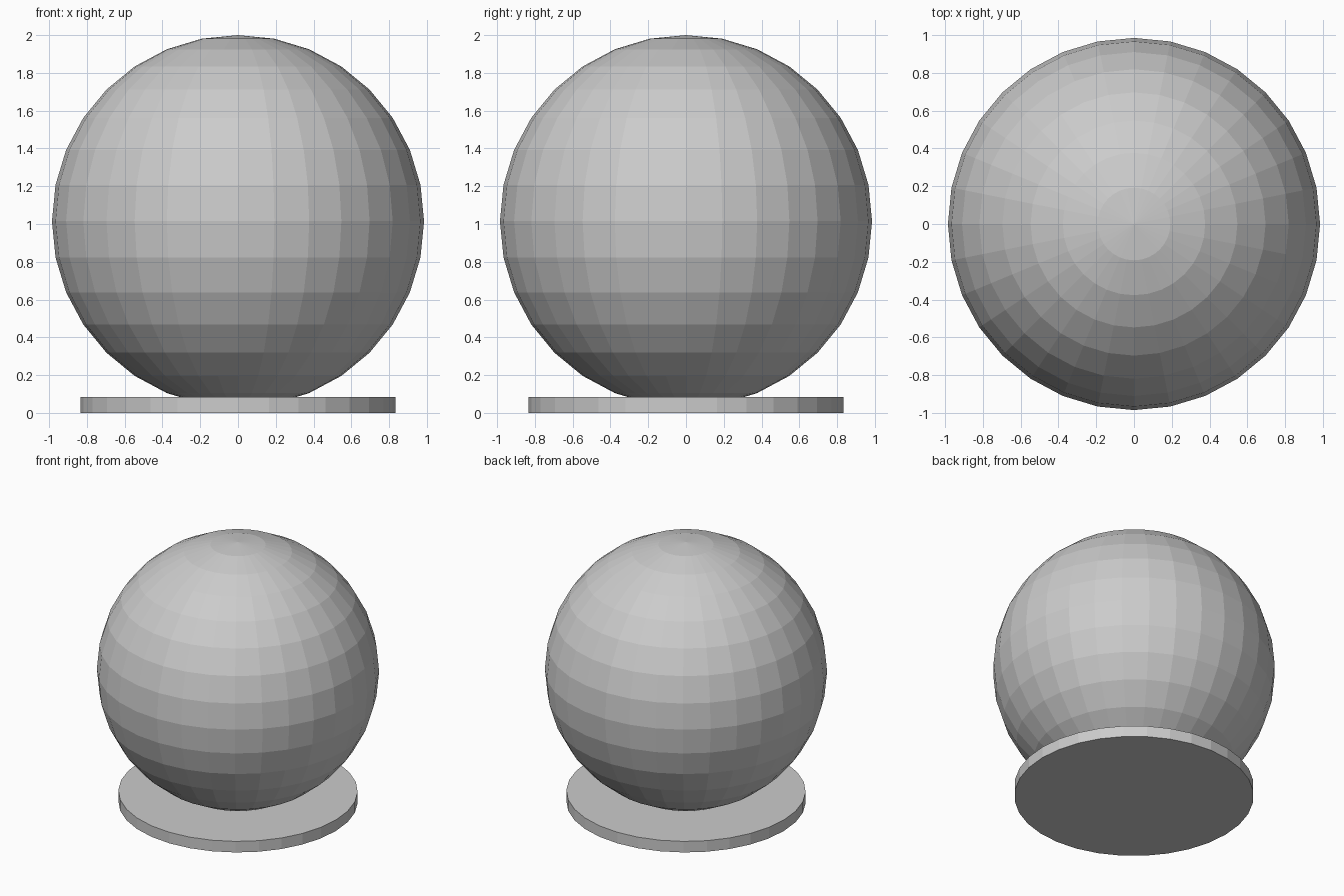
import bpy

if "Cube" in bpy.data.objects:
    bpy.data.objects.remove(bpy.data.objects["Cube"])

RADIUS = 0.985

# Faceted globe, sunk slightly into the base
bpy.ops.mesh.primitive_uv_sphere_add(segments=32, ring_count=16, radius=RADIUS,
                                     location=(0, 0, 2 - RADIUS))
bpy.context.object.name = "globe"

# Flat round base
BASE_HEIGHT = 0.085
bpy.ops.mesh.primitive_cylinder_add(vertices=32, radius=0.835, depth=BASE_HEIGHT,
                                    location=(0, 0, BASE_HEIGHT / 2))
bpy.context.object.name = "base_disc"
